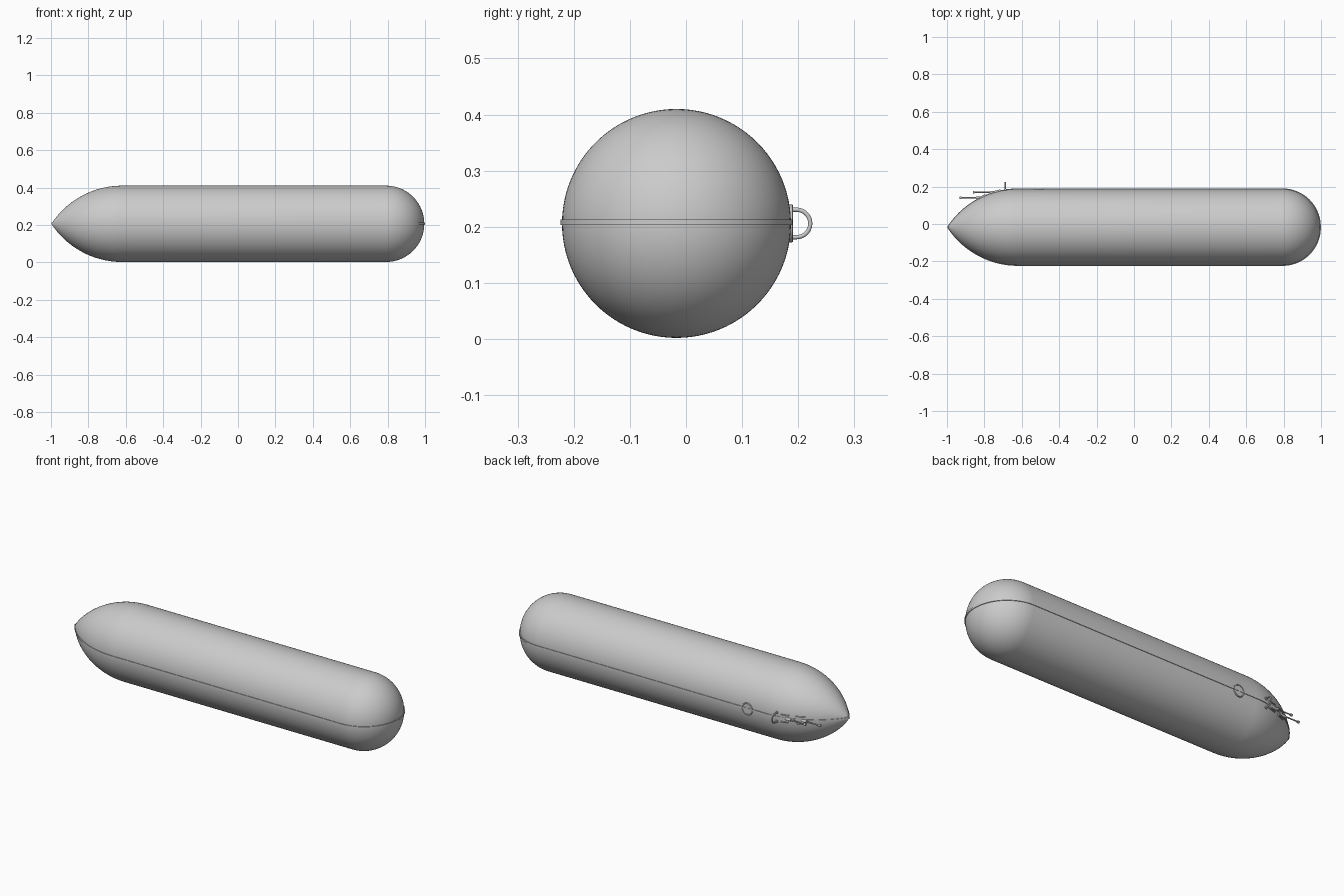
import bpy, bmesh
from math import sin, cos, pi, sqrt, radians
from mathutils import Matrix, Vector

cube = bpy.data.objects.get("Cube")
if cube:
    bpy.data.objects.remove(cube, do_unlink=True)

R = 0.204                 # hull radius
YC, ZC = -0.017, 0.206    # hull axis
TIP, SHOULDER, TAIL = -0.998, -0.62, 0.792
L = SHOULDER - TIP
RHO = (R * R + L * L) / (2 * R)


def radius_at(x):
    """Hull radius along the nose curve and the straight middle."""
    d = max(0, SHOULDER - x)
    return sqrt(max(0, RHO * RHO - d * d)) - (RHO - R)


def finish(name, bm, angle=35):
    bmesh.ops.recalc_face_normals(bm, faces=bm.faces)
    mesh = bpy.data.meshes.new(name)
    bm.to_mesh(mesh)
    bm.free()
    ob = bpy.data.objects.new(name, mesh)
    bpy.context.collection.objects.link(ob)
    bpy.ops.object.select_all(action='DESELECT')
    ob.select_set(True)
    bpy.context.view_layer.objects.active = ob
    bpy.ops.object.shade_smooth_by_angle(angle=radians(angle))
    return ob


def add_box(bm, center, size, turn=0):
    m = Matrix.Translation(center) @ Matrix.Rotation(turn, 4, 'Z') @ Matrix.Diagonal((*size, 1))
    bmesh.ops.create_cube(bm, size=1, matrix=m)


def add_rod(bm, a, b, r, segments=16):
    a, b = Vector(a), Vector(b)
    m = Matrix.Translation((a + b) / 2) @ (b - a).to_track_quat('Z', 'Y').to_matrix().to_4x4()
    bmesh.ops.create_cone(bm, cap_ends=True, segments=segments, radius1=r, radius2=r,
                          depth=(b - a).length, matrix=m)


# Half outline of the hull: pointed nose, straight middle, round tail
N = 24
outline = [(TIP + L * i / N, radius_at(TIP + L * i / N)) for i in range(N + 1)]
outline += [(TAIL + R * sin(a), R * cos(a)) for a in (pi / 2 * i / N for i in range(N + 1))]

# Hull, spun about its long axis
bm = bmesh.new()
verts = [bm.verts.new((x, YC + r, ZC)) for x, r in outline]
edges = [bm.edges.new(pair) for pair in zip(verts, verts[1:])]
bmesh.ops.spin(bm, geom=verts + edges, cent=(0, YC, ZC), axis=(1, 0, 0),
               angle=2 * pi, steps=96)
bmesh.ops.remove_doubles(bm, verts=bm.verts, dist=0.0002)
finish("hull", bm)

# Thin seam flange running all round the hull
LIP, THICK = 0.003, 0.010
bm = bmesh.new()
rim = [(x + (LIP if x > TAIL else 0), r + LIP) for x, r in outline[:-1]]
rim.append((TAIL + R + LIP, 0))
loop = rim + [(x, -r) for x, r in reversed(rim[:-1])]
face = bm.faces.new([bm.verts.new((x, YC + y, ZC - 0.003)) for x, y in loop])
top = bmesh.ops.extrude_face_region(bm, geom=[face])
bmesh.ops.translate(bm, vec=(0, 0, THICK),
                    verts=[v for v in top["geom"] if isinstance(v, bmesh.types.BMVert)])
finish("seam_flange", bm)

# Round port with a raised ring and crossed bars
PX, PY, PR = -0.51, YC + R, 0.034
bm = bmesh.new()
add_rod(bm, (PX, PY - 0.012, ZC), (PX, PY + 0.001, ZC), PR, 32)
add_box(bm, (PX, PY + 0.001, ZC), (2 * PR - 0.006, 0.003, 0.006))
add_box(bm, (PX, PY + 0.001, ZC), (0.006, 0.003, 2 * PR - 0.006))
finish("port_disc", bm)
bpy.ops.mesh.primitive_torus_add(location=(PX, PY + 0.001, ZC), rotation=(pi / 2, 0, 0),
                                 major_radius=PR - 0.003, minor_radius=0.003,
                                 major_segments=32, minor_segments=8)
bpy.context.object.name = "port_ring"
bpy.ops.object.shade_smooth_by_angle()

# U-shaped shackle standing out from the hull
SX, SR = -0.688, 0.0245
sy = YC + radius_at(SX)
curve = bpy.data.curves.new("shackle", 'CURVE')
curve.dimensions = '3D'
curve.bevel_depth = 0.004
curve.bevel_resolution = 3
curve.use_fill_caps = True
path = [(sy - 0.01, SR)]
path += [(0.197 + SR * sin(a), SR * cos(a)) for a in (pi * i / 14 for i in range(15))]
path.append((sy - 0.01, -SR))
spline = curve.splines.new('POLY')
spline.points.add(len(path) - 1)
for p, (y, z) in zip(spline.points, path):
    p.co = (SX, y, ZC + z, 1)
    p.radius = 1
spline.use_smooth = True
bpy.context.collection.objects.link(bpy.data.objects.new("shackle", curve))

# Foot pads under the shackle
bm = bmesh.new()
for s in (-1, 1):
    add_rod(bm, (SX, sy - 0.012, ZC + s * SR), (SX, sy + 0.004, ZC + s * SR), 0.008)
finish("shackle_feet", bm)


# Two plungers, each held in a bracket with a pair of lugs
def plunger(label, tip_x, base_x, y):
    mid = tip_x + 0.55 * (base_x - tip_x)
    bm = bmesh.new()
    add_rod(bm, (tip_x, y, ZC), (mid, y, ZC), 0.0035)
    add_rod(bm, (tip_x - 0.002, y, ZC), (tip_x + 0.008, y, ZC), 0.007)
    add_rod(bm, (mid, y, ZC), (base_x, y, ZC), 0.007)
    finish(label + "_plunger", bm)

    bm = bmesh.new()
    bx = (mid + base_x) / 2
    surface = YC + radius_at(bx)
    slope = (radius_at(bx + 0.02) - radius_at(bx - 0.02)) / 0.04
    add_box(bm, (bx, surface - 0.002, ZC), (0.05, 0.008, 0.044), slope)
    for s in (-1, 1):
        add_box(bm, (bx, (surface + y) / 2, ZC + s * 0.018), (0.04, 0.018, 0.005), slope)
        add_rod(bm, (bx, y, ZC), (bx, y, ZC + s * 0.022), 0.004)
    finish(label + "_bracket", bm)


plunger("rear", -0.86, -0.695, 0.170)
plunger("front", -0.93, -0.775, 0.140)
